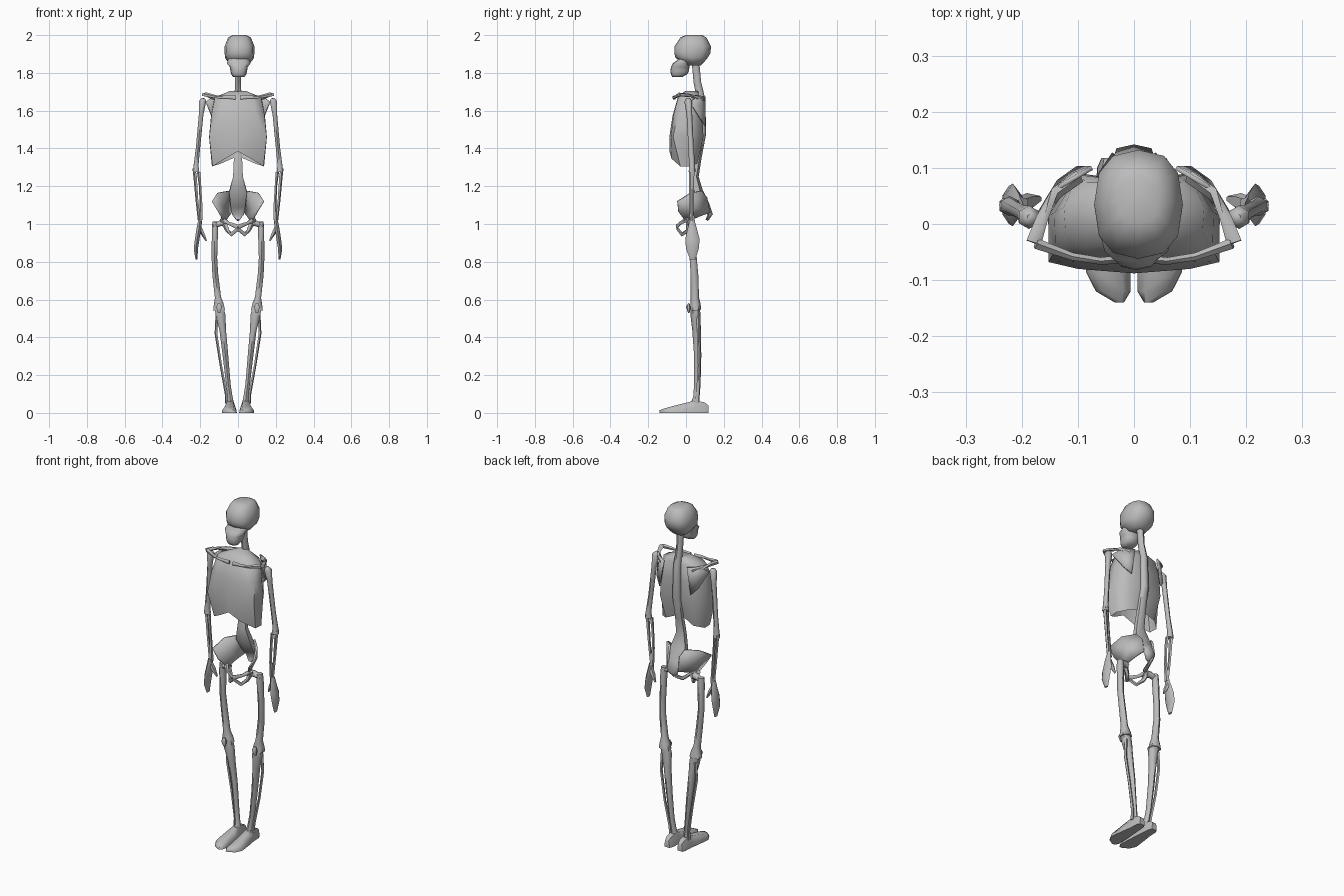
import bpy, bmesh, math
from mathutils import Vector

bone_mat = bpy.data.materials.new("bone_grey")
bone_mat.diffuse_color = (0.5, 0.5, 0.5, 1)


def finish(name, bm, mirror=False, thick=0):
    bmesh.ops.recalc_face_normals(bm, faces=bm.faces)
    me = bpy.data.meshes.new(name)
    bm.to_mesh(me)
    bm.free()
    ob = bpy.data.objects.new(name, me)
    bpy.context.collection.objects.link(ob)
    me.materials.append(bone_mat)
    bpy.ops.object.select_all(action='DESELECT')
    bpy.context.view_layer.objects.active = ob
    ob.select_set(True)
    bpy.ops.object.shade_smooth_by_angle(angle=math.radians(62))
    if thick:
        s = ob.modifiers.new("thickness", 'SOLIDIFY')
        s.thickness, s.offset = thick, 0
    if mirror:
        m = ob.modifiers.new("mirror", 'MIRROR')
        m.merge_threshold = 0.002
    return ob


def skin(bm, rings):
    """Bridge equal rings of points and cap both ends."""
    vs = [[bm.verts.new(p) for p in r] for r in rings]
    n = len(vs[0])
    for a, b in zip(vs, vs[1:]):
        for i in range(n):
            j = (i + 1) % n
            bm.faces.new((a[i], a[j], b[j], b[i]))
    bm.faces.new(vs[0])
    bm.faces.new(vs[-1])


def tube(name, pts, n=6, mirror=True):
    """Bone along a path of (x, y, z, radius_u, radius_v)."""
    bm = bmesh.new()
    c = [Vector(p[:3]) for p in pts]
    rings = []
    for i, p in enumerate(pts):
        t = (c[min(i + 1, len(c) - 1)] - c[max(i - 1, 0)]).normalized()
        ref = Vector((0, 0, 1)) if abs(t.y) > 0.75 else Vector((0, 1, 0))
        v = (ref - t * ref.dot(t)).normalized()
        u = v.cross(t)
        rings.append([c[i] + u * p[3] * math.cos(a) + v * p[4] * math.sin(a)
                      for a in [2 * math.pi * (k + 0.5) / n for k in range(n)]])
    skin(bm, rings)
    return finish(name, bm, mirror)


def stack(name, rings, cx=0, n=12):
    """Horizontal squarish oval rings (z, half width, front y, back y)."""
    sq = lambda v: math.copysign(abs(v) ** 0.8, v)
    bm = bmesh.new()
    skin(bm, [[(cx + w * sq(math.cos(a)), (f + b) / 2 + (b - f) / 2 * sq(math.sin(a)), z)
               for a in [2 * math.pi * k / n for k in range(n)]]
              for z, w, f, b in rings])
    return finish(name, bm)


def fan(name, rim, hub, thick):
    """Thin dished plate: a rim joined to a hub point."""
    bm = bmesh.new()
    r = [bm.verts.new(p) for p in rim]
    h = bm.verts.new(hub)
    for i in range(len(r)):
        bm.faces.new((r[i], r[(i + 1) % len(r)], h))
    return finish(name, bm, True, thick)


# Skull and jaw
stack("cranium", [(2.0, .035, 0, .085), (1.988, .06, -.03, .108), (1.94, .079, -.062, .132),
                  (1.905, .079, -.062, .13), (1.88, .076, -.056, .115), (1.868, .07, -.035, .105),
                  (1.84, .045, .0, .08)], .008)
stack("face", [(1.885, .055, -.045, .03), (1.868, .058, -.045, .025),
               (1.852, .063, -.068, .02), (1.832, .048, -.08, .018), (1.81, .044, -.082, .016),
               (1.792, .04, -.08, .006), (1.778, .03, -.072, -.02)], .004)

# Spine and sacrum
tube("spine", [(0, .05, 1.86, .02, .02), (0, .06, 1.75, .018, .02), (0, .08, 1.66, .022, .022),
               (0, .085, 1.48, .025, .022), (0, .06, 1.35, .025, .022), (0, .043, 1.25, .03, .024),
               (0, .06, 1.17, .054, .03), (0, .1, 1.1, .045, .025), (0, .128, 1.05, .036, .014),
               (0, .11, 1.02, .008, .008)], mirror=False)

# Rib cage: columns from breastbone round to spine, each from neck to lower rim
cols = [
    [(0, -.01, 1.7), (0, -.045, 1.665), (0, -.072, 1.57), (0, -.088, 1.46), (0, -.088, 1.385)],
    [(.03, 0, 1.705), (.08, -.04, 1.675), (.095, -.066, 1.58), (.1, -.08, 1.46), (.07, -.076, 1.345)],
    [(.04, .02, 1.705), (.122, -.015, 1.67), (.14, -.045, 1.58), (.152, -.068, 1.46), (.135, -.03, 1.305)],
    [(.04, .04, 1.705), (.125, .03, 1.67), (.142, .02, 1.58), (.153, .015, 1.46), (.138, .02, 1.305)],
    [(.03, .06, 1.705), (.085, .075, 1.67), (.1, .088, 1.58), (.105, .092, 1.46), (.09, .06, 1.32)],
    [(0, .07, 1.705), (0, .075, 1.67), (0, .075, 1.58), (0, .075, 1.46), (0, .05, 1.36)],
]
bm = bmesh.new()
grid = [[bm.verts.new(p) for p in c] for c in cols]
for a, b in zip(grid, grid[1:]):
    for i in range(4):
        bm.faces.new((a[i], b[i], b[i + 1], a[i + 1]))
bm.faces.new([c[0] for c in grid])
finish("rib_cage", bm, True)

# Shoulder girdle
tube("clavicle", [(.012, -.062, 1.668, .012, .008), (.06, -.066, 1.672, .008, .007),
                  (.11, -.058, 1.672, .008, .007), (.175, -.035, 1.685, .013, .01)], 5)
tube("shoulder_ridge", [(.098, .085, 1.66, .012, .012), (.14, .055, 1.672, .012, .012),
                        (.165, .01, 1.682, .012, .01), (.18, -.033, 1.685, .015, .01)], 5)
fan("shoulder_blade", [(.075, .1, 1.675), (.13, .068, 1.68), (.168, .02, 1.645),
                       (.135, .075, 1.56), (.1, .1, 1.52)], (.115, .085, 1.62), .008)

# Arms
tube("upper_arm", [(.182, .01, 1.665, .01, .01), (.187, .012, 1.65, .021, .021), (.195, .018, 1.58, .014, .015),
                   (.212, .027, 1.4, .013, .014), (.222, .032, 1.31, .015, .016), (.222, .032, 1.275, .02, .018)])
tube("ulna", [(.232, .034, 1.295, .009, .013), (.226, .033, 1.25, .01, .011),
              (.217, .033, 1.13, .008, .009), (.205, .032, 1.02, .008, .009)], 5)
tube("radius", [(.207, .025, 1.275, .01, .011), (.2, .024, 1.2, .007, .008),
                (.195, .027, 1.1, .008, .009), (.2, .035, 1.0, .013, .015)], 5)
tube("hand", [(.202, .032, 1.015, .011, .014), (.208, .033, .97, .014, .026), (.216, .034, .92, .014, .038),
              (.223, .034, .87, .013, .034), (.22, .036, .812, .006, .014)])
tube("thumb", [(.205, .035, .99, .01, .014), (.187, .04, .95, .011, .016),
               (.168, .045, .912, .004, .006)], 5)

# Pelvis
fan("hip_wing", [(.035, .11, 1.14), (.05, .08, 1.175), (.105, .025, 1.165), (.134, -.045, 1.12),
                 (.1, -.04, 1.065), (.07, 0, 1.01), (.05, .065, 1.04), (.035, .125, 1.06)],
    (.085, .05, 1.085), .01)
tube("pubic_bar", [(.085, .01, 1.025, .016, .014), (.05, -.03, 1.005, .009, .008),
                   (0, -.048, .985, .014, .007)], 5)
tube("seat_bone", [(.075, .015, 1.01, .016, .014), (.055, .01, .965, .011, .012),
                   (.036, -.022, .945, .011, .009), (0, -.045, .975, .01, .007)], 5)

# Legs
tube("femur_neck", [(.07, .02, 1.005, .02, .02), (.09, .025, 1.005, .018, .018),
                    (.13, .03, .99, .014, .016)])
tube("femur", [(.12, .03, 1.012, .018, .018), (.122, .032, .97, .019, .02), (.125, .038, .82, .017, .019),
               (.12, .045, .73, .018, .02), (.106, .047, .61, .019, .022), (.102, .05, .575, .03, .027),
               (.1, .052, .545, .036, .029)])
tube("kneecap", [(.1, .015, .58, .008, .004), (.1, .012, .56, .017, .012), (.1, .016, .53, .008, .005)])
tube("shin", [(.098, .05, .548, .028, .025), (.092, .05, .515, .03, .026), (.081, .056, .44, .02, .023),
              (.066, .062, .3, .017, .019), (.051, .06, .15, .014, .017), (.042, .055, .085, .015, .017),
              (.04, .05, .055, .02, .022)])
tube("fibula", [(.11, .065, .52, .009, .01), (.116, .066, .42, .008, .009), (.09, .07, .25, .007, .008),
                (.062, .062, .1, .008, .009), (.06, .056, .05, .009, .012)], 5)

# Feet: cross-sections (y, centre x, half width, top width factor, height) from heel to toe
bm = bmesh.new()
skin(bm, [[(x - w, y, 0), (x + w, y, 0), (x + w * .95, y, h * .45), (x + w * k, y, h),
           (x - w * k, y, h), (x - w * .95, y, h * .45)]
          for y, x, w, k, h in [(.118, .042, .016, .7, .04), (.1, .042, .024, .6, .055),
                                (.05, .041, .027, .6, .066), (0, .043, .033, .55, .054),
                                (-.085, .046, .04, .6, .032), (-.12, .037, .031, .6, .022),
                                (-.14, .026, .008, .6, .014)]])
finish("foot", bm, True)
